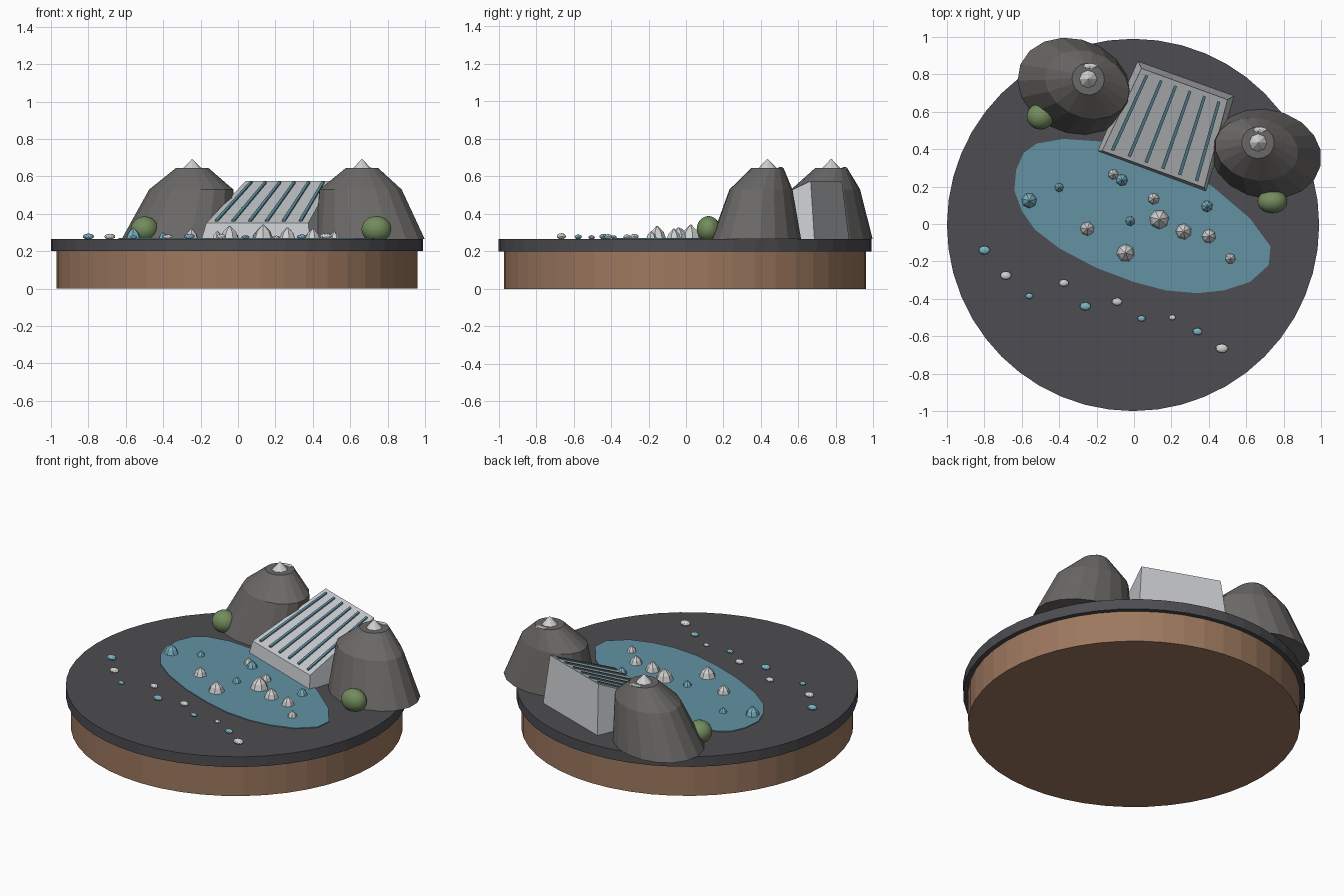
import bpy, bmesh, math
from mathutils import Vector, Matrix

if "Cube" in bpy.data.objects:
    bpy.data.objects.remove(bpy.data.objects["Cube"], do_unlink=True)


def material(name, color):
    m = bpy.data.materials.new(name)
    m.use_nodes = True
    m.diffuse_color = (*color, 1)
    m.node_tree.nodes["Principled BSDF"].inputs["Base Color"].default_value = (*color, 1)
    return m


earth = material("earth brown", (0.34, 0.19, 0.115))
ground = material("dark ground", (0.075, 0.073, 0.082))
water = material("pond blue", (0.125, 0.29, 0.37))
rock = material("rock grey", (0.145, 0.14, 0.135))
stone = material("pale stone", (0.58, 0.6, 0.62))
snow = material("snow white", (0.64, 0.64, 0.65))
ice = material("ice blue", (0.2, 0.45, 0.55))
channel = material("channel blue", (0.11, 0.27, 0.34))
leaf = material("leaf green", (0.17, 0.26, 0.11))


def finish(name, bm, mat):
    bmesh.ops.recalc_face_normals(bm, faces=bm.faces)
    mesh = bpy.data.meshes.new(name)
    bm.to_mesh(mesh)
    bm.free()
    mesh.materials.append(mat)
    obj = bpy.data.objects.new(name, mesh)
    bpy.context.collection.objects.link(obj)
    return obj


def loft(name, rings, mat):
    """Skin a stack of equal-length point loops and cap both ends."""
    bm = bmesh.new()
    loops = [[bm.verts.new(p) for p in ring] for ring in rings]
    n = len(loops[0])
    for a, b in zip(loops, loops[1:]):
        for i in range(n):
            j = (i + 1) % n
            bm.faces.new((a[i], a[j], b[j], b[i]))
    bm.faces.new(loops[0])
    bm.faces.new(loops[-1])
    return finish(name, bm, mat)


def ellipse(x, y, z, a, b, sides, turn=0.0):
    c, s = math.cos(turn), math.sin(turn)
    pts = []
    for i in range(sides):
        t = math.tau * i / sides
        u, v = a * math.cos(t), b * math.sin(t)
        pts.append((x + u * c - v * s, y + u * s + v * c, z))
    return pts


def blob(name, center, scale, mat, detail):
    bm = bmesh.new()
    bmesh.ops.create_icosphere(bm, subdivisions=detail, radius=1)
    bmesh.ops.transform(bm, verts=bm.verts,
                        matrix=Matrix.Translation(center) @ Matrix.Diagonal((*scale, 1)))
    return finish(name, bm, mat)


# Round base and ground slab
FLOOR = 0.265
loft("earth_base", [ellipse(-.005, -.005, z, .966, .966, 48) for z in (0, .2)], earth)
loft("ground_slab", [ellipse(-.005, -.005, z, .995, .995, 48) for z in (.2, FLOOR)], ground)

# Pond: thin plate with an irregular oval outline
shore = [(-.52, .43), (-.38, .455), (-.16, .44), (.05, .385), (.25, .3), (.42, .2),
         (.62, .03), (.73, -.12), (.72, -.22), (.62, -.31), (.48, -.355), (.34, -.37),
         (.17, -.355), (0, -.31), (-.2, -.235), (-.4, -.13), (-.53, -.03), (-.6, .07),
         (-.64, .18), (-.63, .29), (-.59, .38)]
loft("pond", [[(x, y, z) for x, y in shore] for z in (FLOOR - .004, FLOOR + .005)], water)


# Mountains: leaning faceted domes, each with a snow tip and a snow flake
def mountain(side, base, mid, peak, size, turn):
    a, b = size
    turn = math.radians(turn)
    loft(side + "_mountain", [
        ellipse(*base, FLOOR, a, b, 18, turn),
        ellipse(*mid, .53, a * .75, b * .7, 18, turn),
        ellipse(*peak, .645, .087, .085, 18, turn)], rock)
    x, y = peak
    loft(side + "_snow_tip", [ellipse(x, y, .64, .052, .052, 8),
                              ellipse(x, y, .692, .002, .002, 8)], snow)
    flake = blob(side + "_snow_flake", (x + .01, y + .07, .643), (.045, .016, .008), snow, 1)
    return flake


mountain("right", (-.32, .737), (-.25, .745), (-.245, .775), (.31, .25), -22)
mountain("left", (.705, .375), (.655, .4), (.663, .435), (.3, .237), -12)

# Sloping block: tapered wedge, corners run front right, front left, back left, back right
foot = [(-.195, .39), (.385, .175), (.535, .685), (.02, .87)]
crown = [(-.17, .392, .35), (.375, .195, .35), (.5, .665, .575), (.04, .832, .575)]
loft("sloping_block", [[(x, y, FLOOR) for x, y in foot], crown], stone)


# Raised channels running down the slope
def on_slope(u, v, lift):
    p, q, r, s = (Vector(c) for c in crown)
    return p.lerp(q, u).lerp(s.lerp(r, u), v) + Vector((0, 0, lift))


for i in range(6):
    u = .085 + i * .166
    corners = [(u - .016, .04), (u + .016, .04), (u + .016, .95), (u - .016, .95)]
    loft(f"slope_channel_{i + 1}",
         [[on_slope(cu, cv, lift) for cu, cv in corners] for lift in (-.005, .009)], channel)

# Bushes
for side, center, scale in (("right", (-.5, .575, .318), (.074, .07, .068)),
                            ("left", (.74, .12, .318), (.08, .063, .07))):
    bush = blob(side + "_bush", center, scale, leaf, 3)
    for poly in bush.data.polygons:
        poly.use_smooth = True

# Pointed crystals standing in the pond
white_crystals = [(-.11, .265, .03), (.105, .135, .033), (.135, .025, .055), (-.25, -.025, .04),
                  (.265, -.04, .045), (.4, -.065, .04), (-.045, -.155, .05), (.515, -.185, .03)]
blue_crystals = [(-.065, .235, .034), (-.4, .195, .026), (-.56, .125, .043),
                 (.39, .095, .033), (-.02, .015, .028)]
for label, spots, mat in (("white", white_crystals, snow), ("blue", blue_crystals, ice)):
    for i, (x, y, r) in enumerate(spots):
        loft(f"{label}_crystal_{i + 1}", [
            ellipse(x, y, FLOOR, r, r, 7, i),
            ellipse(x, y, FLOOR + r * .75, r * .72, r * .72, 7, i),
            ellipse(x, y, FLOOR + r * 1.4, r * .06, r * .06, 7, i)], mat)

# Trail of flat pebbles, alternating blue and white
trail = [(-.8, -.14, .031), (-.685, -.275, .03), (-.56, -.385, .021), (-.375, -.315, .026),
         (-.26, -.44, .03), (-.09, -.415, .028), (.04, -.505, .022), (.205, -.5, .019),
         (.34, -.575, .026), (.47, -.665, .033)]
for i, (x, y, r) in enumerate(trail):
    blob(f"pebble_{i + 1}", (x, y, FLOOR + r * .45), (r, r * .75, r * .5),
         snow if i % 2 else ice, 2)
